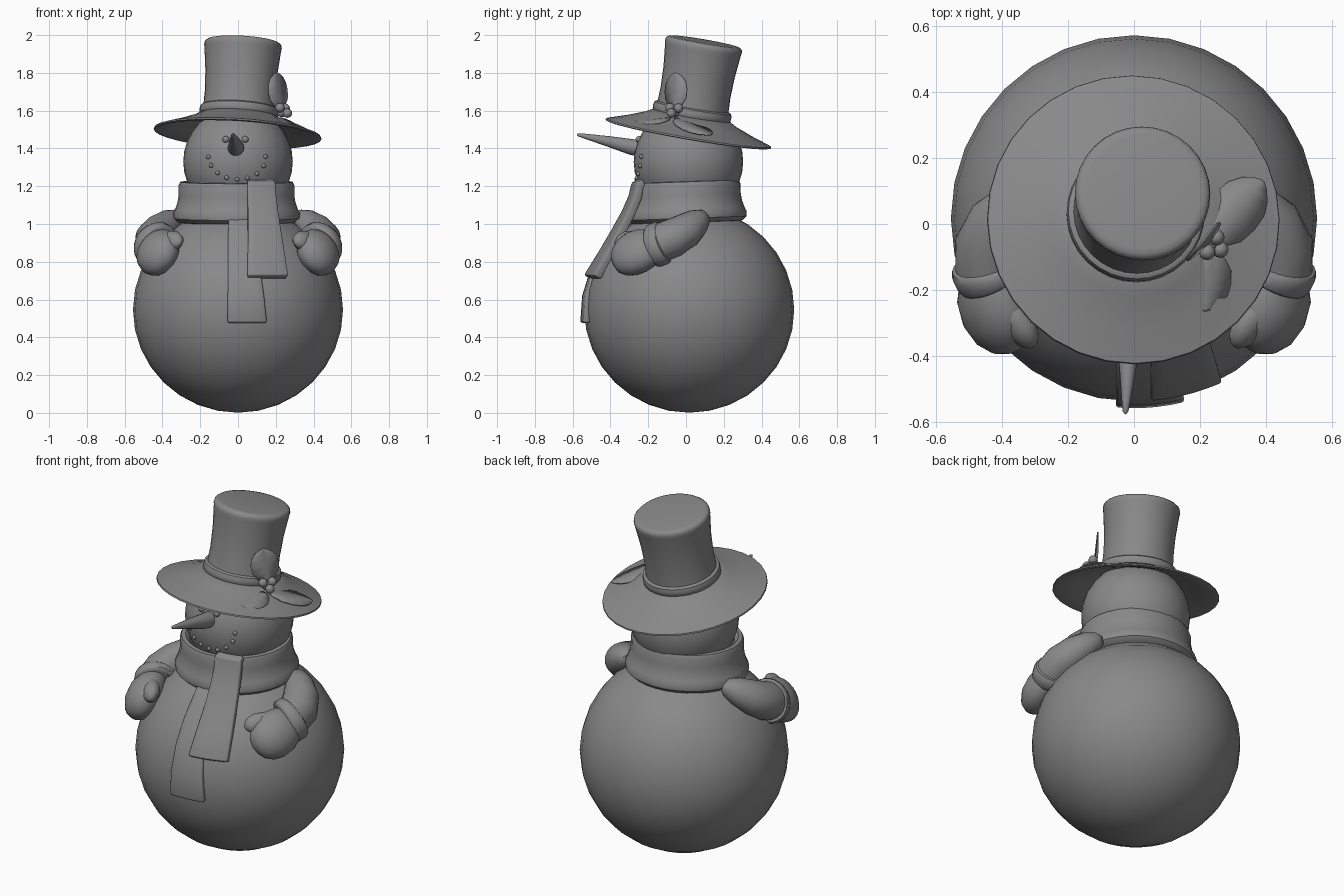
import bpy, math
from mathutils import Vector, Matrix

GREY = bpy.data.materials.new("dark_grey")
GREY.diffuse_color = (0.25, 0.25, 0.25, 1)


def finish(ob, angle=40):
    ob.data.materials.append(GREY)
    bpy.ops.object.select_all(action='DESELECT')
    ob.select_set(True)
    bpy.context.view_layer.objects.active = ob
    bpy.ops.object.shade_smooth_by_angle(angle=math.radians(angle))


def make(name, verts, faces, angle=40):
    me = bpy.data.meshes.new(name)
    me.from_pydata([tuple(v) for v in verts], [], faces)
    ob = bpy.data.objects.new(name, me)
    bpy.context.collection.objects.link(ob)
    finish(ob, angle)
    return ob


def loft(name, rings, closed=False):
    """Skin a list of equal-length rings; caps the ends unless closed."""
    n, m = len(rings[0]), len(rings)
    faces = [(i * n + j, i * n + (j + 1) % n, (i + 1) % m * n + (j + 1) % n, (i + 1) % m * n + j)
             for i in range(m if closed else m - 1) for j in range(n)]
    if not closed:
        faces += [tuple(reversed(range(n))), tuple(range((m - 1) * n, m * n))]
    return make(name, [p for r in rings for p in r], faces)


def lathe(name, profile, matrix, closed=False, n=32):
    rings = [[matrix @ Vector((r * math.cos(2 * math.pi * k / n), r * math.sin(2 * math.pi * k / n), h))
              for k in range(n)] for r, h in profile]
    return loft(name, rings, closed)


def tube(name, path, n=20, side=1, flat=1, axis=(0.7, -0.5, 0.5)):
    """path holds (x, y, z, radius); side=-1 mirrors across x; flat squashes along axis."""
    squash = Matrix.Scale(flat, 3, Vector(axis).normalized())
    pts = [Vector(p[:3]) for p in path]
    rings = []
    for i, p in enumerate(pts):
        q = (pts[min(i + 1, len(pts) - 1)] - pts[max(i - 1, 0)]).to_track_quat('Z', 'Y')
        ring = []
        for k in range(n):
            a = side * 2 * math.pi * k / n
            v = p + squash @ (q @ Vector((path[i][3] * math.cos(a), path[i][3] * math.sin(a), 0)))
            ring.append(Vector((side * v.x, v.y, v.z)))
        rings.append(ring)
    return loft(name, rings)


def ball(name, loc, r, scale=(1, 1, 1), seg=12):
    bpy.ops.mesh.primitive_uv_sphere_add(segments=seg, ring_count=seg // 2, radius=r, location=loc)
    ob = bpy.context.object
    ob.name = name
    ob.scale = scale
    finish(ob, 60)


# snowballs
ball("body", (0, 0.017, 0.546), 0.556, (1, 1, 0.98), 32)
HEAD = Vector((0, 0.013, 1.33))
ball("head", HEAD, 0.29, seg=32)


# coal eyes and mouth, placed on the head surface
def on_head(x, z):
    return (x, HEAD.y - math.sqrt(max(0.29 ** 2 - x * x - (z - HEAD.z) ** 2, 0)), z)


for x in (-0.064, 0.038):
    ball("eye", on_head(x, 1.448), 0.018)
for x, z in ((-0.157, 1.355), (-0.143, 1.31), (-0.108, 1.27), (-0.06, 1.245), (-0.005, 1.236),
             (0.05, 1.243), (0.1, 1.266), (0.136, 1.308), (0.146, 1.357)):
    ball("mouth_coal", on_head(x, z), 0.012)

# carrot nose
tube("nose", [(-0.01, -0.22, 1.398, 0.046), (-0.012, -0.29, 1.408, 0.043), (-0.017, -0.40, 1.435, 0.03),
              (-0.024, -0.54, 1.466, 0.013), (-0.026, -0.568, 1.472, 0.009), (-0.026, -0.577, 1.474, 0.003)], 14)

# hat: brim, crown and band share one tilted frame
HAT = (Matrix.Translation((-0.002, 0.013, 1.48)) @ Matrix.Rotation(math.radians(3.5), 4, 'Y')
       @ Matrix.Rotation(math.radians(-9.8), 4, 'X'))
lathe("hat_brim", [(0.15, 0.075), (0.23, 0.06), (0.33, 0.025), (0.43, -0.008), (0.445, -0.004), (0.443, 0.004),
                   (0.34, 0.038), (0.25, 0.073), (0.2, 0.1), (0.15, 0.1)], HAT, True)
lathe("hat_crown", [(0.195, 0.075), (0.19, 0.15), (0.187, 0.22), (0.191, 0.33), (0.203, 0.45), (0.206, 0.468),
                    (0.203, 0.483), (0.193, 0.492), (0.175, 0.495), (0.01, 0.495)], HAT)
lathe("hat_band", [(0.18, 0.09), (0.2, 0.088), (0.209, 0.098), (0.21, 0.12), (0.206, 0.137),
                   (0.195, 0.144), (0.18, 0.144)], HAT, True)

# scarf collar
SCARF = Matrix.Translation((-0.008, 0.0, 1.115)) @ Matrix.Rotation(math.radians(2), 4, 'X')
lathe("scarf_collar", [(0.25, 0.09), (0.27, 0.11), (0.292, 0.108), (0.3, 0.09), (0.3, 0.04), (0.306, 0.0),
                       (0.318, -0.035), (0.33, -0.06), (0.327, -0.085), (0.305, -0.105), (0.25, -0.115)],
      Matrix.Diagonal((1.02, 0.97, 1, 1)) @ SCARF, True)


# scarf tails: rows of (left x, right x, outer y, z)
def tail(name, rows, thick):
    cols = 6
    verts = []
    for xl, xr, y, z in rows:
        for c in range(cols):
            x = xl + (xr - xl) * c / (cols - 1)
            verts.append((x, y + 0.8 * (x * x - max(xl, 0) ** 2), z))
    faces = [(i * cols + c, (i + 1) * cols + c, (i + 1) * cols + c + 1, i * cols + c + 1)
             for i in range(len(rows) - 1) for c in range(cols - 1)]
    ob = make(name, verts, faces)
    s = ob.modifiers.new("thickness", 'SOLIDIFY')
    s.thickness, s.offset = thick, -1
    b = ob.modifiers.new("soft_edges", 'BEVEL')
    b.width, b.segments, b.angle_limit = 0.01, 2, math.radians(50)


tail("scarf_tail_upper", [(0.05, 0.195, -0.255, 1.235), (0.05, 0.2, -0.288, 1.22), (0.052, 0.205, -0.305, 1.15),
                          (0.054, 0.215, -0.34, 1.07), (0.055, 0.23, -0.395, 0.97), (0.053, 0.248, -0.46, 0.86),
                          (0.052, 0.268, -0.54, 0.73)], 0.045)
tail("scarf_tail_lower", [(-0.05, 0.06, -0.29, 1.05), (-0.052, 0.075, -0.35, 0.98), (-0.053, 0.1, -0.435, 0.88),
                          (-0.054, 0.12, -0.507, 0.76), (-0.055, 0.14, -0.55, 0.62), (-0.056, 0.155, -0.56, 0.478)],
     0.035)

# arms: sleeve, cuff, mitten and thumb on both sides
for side, label in ((1, "left"), (-1, "right")):
    tube(label + "_sleeve", [(0.31, 0.11, 1.035, 0.02), (0.325, 0.09, 1.03, 0.05), (0.36, 0.055, 1.008, 0.076),
                             (0.41, 0.0, 0.965, 0.097), (0.442, -0.07, 0.925, 0.106),
                             (0.438, -0.14, 0.896, 0.108)], 24, side, 0.93)
    tube(label + "_cuff", [(0.452, -0.112, 0.907, 0.1), (0.45, -0.117, 0.905, 0.116), (0.446, -0.127, 0.9, 0.124),
                           (0.43, -0.158, 0.886, 0.125), (0.425, -0.168, 0.882, 0.118),
                           (0.422, -0.173, 0.88, 0.1)], 24, side, 0.88)
    tube(label + "_mitten", [(0.442, -0.145, 0.89, 0.09), (0.437, -0.18, 0.878, 0.108), (0.43, -0.235, 0.86, 0.127),
                             (0.416, -0.285, 0.842, 0.128), (0.396, -0.325, 0.825, 0.114),
                             (0.377, -0.355, 0.812, 0.085), (0.366, -0.373, 0.804, 0.048),
                             (0.362, -0.38, 0.801, 0.01)], 24, side, 0.72)
    tube(label + "_thumb", [(0.40, -0.23, 0.91, 0.045), (0.37, -0.28, 0.912, 0.055), (0.34, -0.32, 0.91, 0.055),
                            (0.32, -0.35, 0.903, 0.043), (0.308, -0.368, 0.897, 0.02),
                            (0.305, -0.372, 0.895, 0.005)], 16, side, 0.8)


# holly leaves and berries
def leaf(name, base, tip, normal, width):
    base, tip = Vector(base), Vector(tip)
    along = tip - base
    nrm = Vector(normal).normalized()
    across = along.cross(nrm).normalized()
    verts, faces = [], []
    for t, w in ((0, 0.2), (0.1, 0.6), (0.28, 0.93), (0.5, 1), (0.7, 0.92), (0.86, 0.65), (0.96, 0.3), (1, 0.04)):
        for s in (-1, 0, 1):
            verts.append(base + along * t + across * (s * w * width / 2) + nrm * (-0.008 * abs(s) * w))
    for i in range(7):
        for c in range(2):
            a = i * 3 + c
            faces.append((a, a + 1, a + 4, a + 3))
    ob = make(name, verts, faces, 60)
    ob.modifiers.new("thickness", 'SOLIDIFY').thickness = 0.006


leaf("holly_leaf_up", (0.23, -0.06, 1.61), (0.207, -0.06, 1.802), (0.75, -0.65, 0.1), 0.155)
leaf("holly_leaf_front", (0.24, -0.085, 1.562), (0.215, -0.265, 1.548), (0.22, -0.05, 1), 0.142)
leaf("holly_leaf_side", (0.225, -0.05, 1.562), (0.393, 0.132, 1.475), (0.36, 0.25, 1), 0.165)
for p in ((0.25, -0.04, 1.613), (0.222, -0.085, 1.615), (0.262, -0.078, 1.587), (0.232, -0.06, 1.59)):
    ball("holly_berry", p, 0.025)
